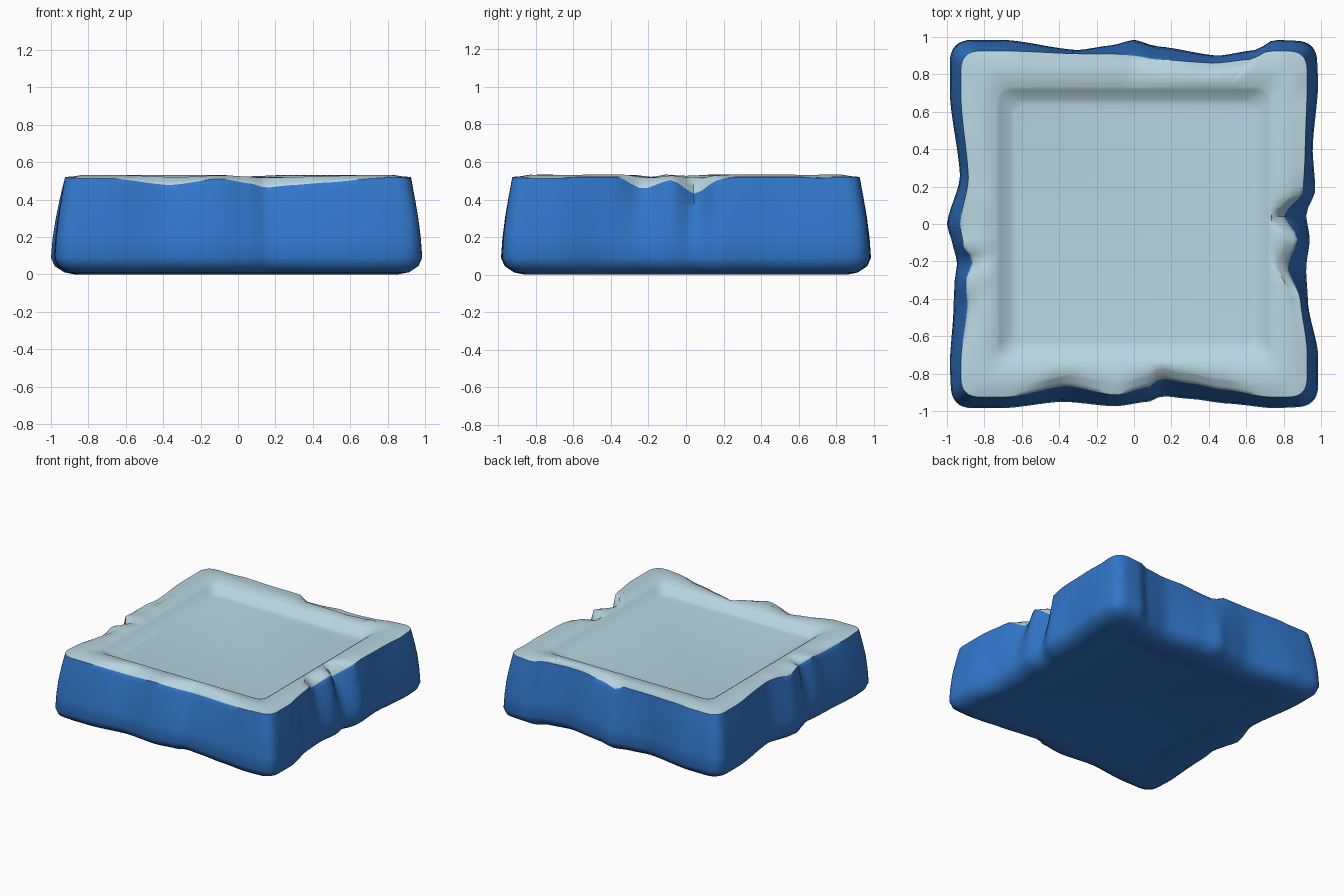
import bpy, bmesh, math
from mathutils import Vector

if "Cube" in bpy.data.objects:
    bpy.data.objects.remove(bpy.data.objects["Cube"])

# dents of each side: (position along side, base distance, top edge distance)
FRONT = [(-.38, .95, .865), (-.1, .975, .915), (.08, .95, .87),
         (.15, .92, .825), (.3, .935, .85), (.5, .96, .885)]
RIGHT = [(-.42, .93, .89), (-.24, .92, .82), (-.08, .94, .875),
         (.05, .92, .80), (.18, .97, .905), (.4, .955, .915)]
BACK = [(-.3, .93, .91), (-.12, .955, .91), (0, .985, .9),
        (.12, .95, .88), (.45, .9, .86), (.65, .93, .88)]
LEFT = [(-.25, .93, .885), (0, 1, .93), (.13, .965, .91),
        (.2, .945, .86), (.32, .96, .9), (.45, .965, .89)]
N, C = 40, 8        # steps per side and per corner
END = .86           # where the corner rounding starts


def sample(rows, t):
    """Eased outline between dents; the wider the slope, the lower the colour edge."""
    rows = [(-END, .985, .925), (-.7, .985, .925)] + rows + [(.75, .985, .925), (END, .98, .925)]
    for a, b in zip(rows, rows[1:]):
        if t <= b[0] + 1e-6:
            f = max(0, (t - a[0]) / (b[0] - a[0]))
            f = .6 * f * f * (3 - 2 * f) + .4 * f
            o, e = (a[i] + (b[i] - a[i]) * f for i in (1, 2))
            return o, e, .52 - 1.4 * max(0, o - e - .055)


def ring(rule):
    """rule(outer, edge, colour height) -> distance, z; gives a closed loop with round corners."""
    flat = rule(.98, .92, .52)[0]
    sides = []
    for k, rows in enumerate((FRONT, RIGHT, BACK, LEFT)):
        ang = (k - 1) * math.pi / 2
        n = Vector((round(math.cos(ang)), round(math.sin(ang)), 0))
        tan = Vector((-n.y, n.x, 0))
        pts = []
        for i in range(N + 1):
            t = END * (2 * i / N - 1)
            s = -t if k > 1 else t      # tables run along +x or +y
            if k == 2 or k == 3:
                s = -t if k == 2 else t
            d, z = rule(*sample(rows, s if k != 2 else -t))
            pts.append(tan * t * min(1, flat / .96) + n * d + Vector((0, 0, z)))
        sides.append((pts, n, tan))
    loop = []
    for k, (pts, n, tan) in enumerate(sides):
        a, b = pts[-1], sides[(k + 1) % 4][0][0]
        ctrl = n * a.dot(n) + tan * b.dot(tan) + Vector((0, 0, (a.z + b.z) / 2))
        loop += pts
        for j in range(1, C):
            f = j / C
            loop.append(a * (1 - f) ** 2 + ctrl * 2 * f * (1 - f) + b * f * f)
    return loop


def wall(f):
    return lambda o, e, z: (o + (e - o) * f ** 1.5, .09 + (z - .09) * f)


def rim(z):
    return .525 - .3 * (.52 - z)


RULES = [
    lambda o, e, z: (.62, .03),                 # underside panel
    lambda o, e, z: (.70, .008),
    lambda o, e, z: (o - .13, 0),               # underside rim
    lambda o, e, z: (o - .07, .012),
    lambda o, e, z: (o - .02, .045),
    wall(0), wall(.25), wall(.5), wall(.75), wall(.92),   # side walls
    wall(1),                                    # colour edge
    lambda o, e, z: (e - .02, z + .55 * (rim(z) - z)),
    lambda o, e, z: (e - .05, rim(z)),          # top rim
    lambda o, e, z: (min(.83, e - .065), rim(z) + .008),
    lambda o, e, z: (.735, .52),
    lambda o, e, z: (.715, .508),
    lambda o, e, z: (.665, .468),               # tray floor
    lambda o, e, z: (.635, .462),
]
EDGE = 10


def material(name, col):
    m = bpy.data.materials.new(name)
    m.diffuse_color = (*col, 1)
    m.use_nodes = True
    m.node_tree.nodes["Principled BSDF"].inputs["Base Color"].default_value = m.diffuse_color
    return m


# tray slab: stacked loops, light above the colour edge
bm = bmesh.new()
loops = [[bm.verts.new(p) for p in ring(r)] for r in RULES]
M = len(loops[0])
for r, (lo, hi) in enumerate(zip(loops, loops[1:])):
    for i in range(M):
        j = (i + 1) % M
        f = bm.faces.new((lo[i], lo[j], hi[j], hi[i]))
        f.material_index = int(r >= EDGE)
bm.faces.new(loops[0][::-1])
bm.faces.new(loops[-1]).material_index = 1
bmesh.ops.recalc_face_normals(bm, faces=bm.faces)
me = bpy.data.meshes.new("square_tray")
bm.to_mesh(me)
bm.free()
me.materials.append(material("blue", (.032, .185, .60)))
me.materials.append(material("pale blue grey", (.48, .67, .75)))
obj = bpy.data.objects.new("square_tray", me)
bpy.context.collection.objects.link(obj)
bpy.context.view_layer.objects.active = obj
obj.select_set(True)
bpy.ops.object.shade_smooth_by_angle(angle=math.radians(50))
